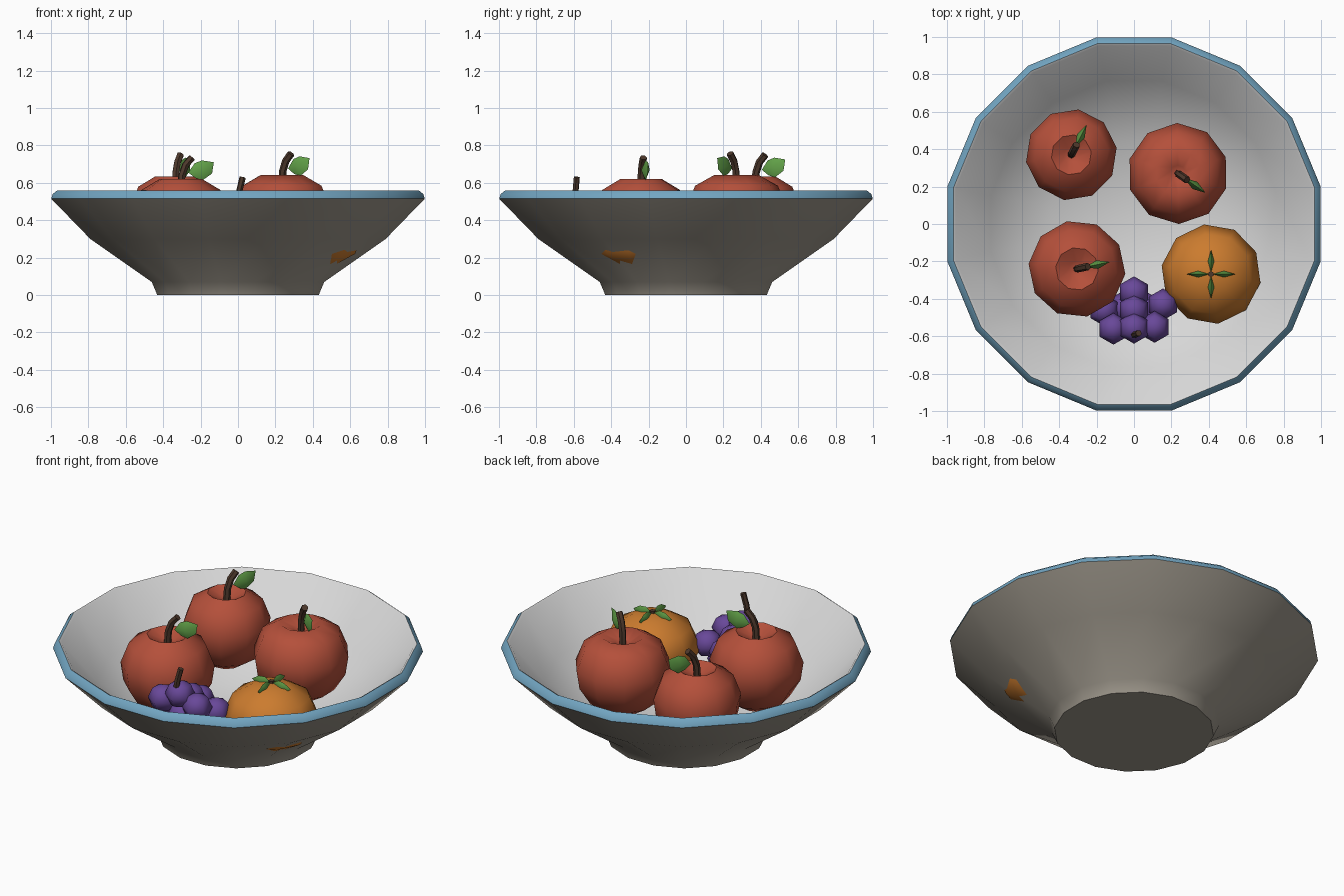
import bpy, bmesh, math
from mathutils import Vector

if "Cube" in bpy.data.objects:
    bpy.data.objects.remove(bpy.data.objects["Cube"])


def mat(name, r, g, b):
    m = bpy.data.materials.new(name)
    m.diffuse_color = (r, g, b, 1)
    m.use_nodes = True
    m.node_tree.nodes["Principled BSDF"].inputs["Base Color"].default_value = m.diffuse_color
    return m


CLAY = mat("warm grey clay", .34, .31, .26)
GLAZE = mat("pale grey glaze", .68, .68, .68)
BLUE = mat("blue rim", .17, .38, .54)
RED = mat("apple red", .46, .08, .043)
ORANGE = mat("orange peel", .60, .20, .028)
PURPLE = mat("grape purple", .14, .065, .32)
GREEN = mat("leaf green", .13, .38, .07)
BROWN = mat("stem brown", .075, .04, .025)


def finish(bm, name, mats, loc=(0, 0, 0), turn=0, angle=50):
    bmesh.ops.recalc_face_normals(bm, faces=bm.faces)
    me = bpy.data.meshes.new(name)
    bm.to_mesh(me)
    bm.free()
    ob = bpy.data.objects.new(name, me)
    bpy.context.collection.objects.link(ob)
    for m in mats:
        me.materials.append(m)
    ob.location = loc
    ob.rotation_euler.z = math.radians(turn)
    bpy.ops.object.select_all(action='DESELECT')
    ob.select_set(True)
    bpy.context.view_layer.objects.active = ob
    bpy.ops.object.shade_smooth_by_angle(angle=math.radians(angle))
    return ob


def lathe(name, profile, n, mats, bands=None, sx=1, sz=1, **kw):
    """Revolve (radius, height) points; bands gives a material per segment."""
    bm = bmesh.new()
    rings = []
    for r, z in profile:
        count = n if r > 0 else 1
        rings.append([bm.verts.new((sx * r * math.cos(2 * math.pi * i / n),
                                    sx * r * math.sin(2 * math.pi * i / n), sz * z))
                      for i in range(count)])
    for k, (a, b) in enumerate(zip(rings, rings[1:])):
        for i in range(n):
            j = (i + 1) % n
            vs = []
            for v in (a[i % len(a)], a[j % len(a)], b[j % len(b)], b[i % len(b)]):
                if v not in vs:
                    vs.append(v)
            bm.faces.new(vs).material_index = bands[k] if bands else 0
    return finish(bm, name, mats, **kw)


def stem(name, path, radius, loc, turn=0):
    """Six-sided tube along (forward, height) points."""
    bm = bmesh.new()
    rings = []
    for k, (s, z) in enumerate(path):
        a, b = path[max(k - 1, 0)], path[min(k + 1, len(path) - 1)]
        t = Vector((b[0] - a[0], 0, b[1] - a[1])).normalized()
        u, v = Vector((0, 1, 0)), t.cross(Vector((0, 1, 0)))
        rings.append([bm.verts.new(Vector((s, 0, z)) + radius *
                      (u * math.cos(i * math.pi / 3) + v * math.sin(i * math.pi / 3)))
                      for i in range(6)])
    for a, b in zip(rings, rings[1:]):
        for i in range(6):
            bm.faces.new((a[i], a[(i + 1) % 6], b[(i + 1) % 6], b[i]))
    bm.faces.new(rings[0])
    bm.faces.new(rings[-1])
    finish(bm, name, [BROWN], loc, turn)


def leaf(name, outline, thick, loc, turn):
    """Upright lens: an outline in the forward/height plane with a raised middle."""
    bm = bmesh.new()
    edge = [bm.verts.new((s, 0, z)) for s, z in outline]
    n = len(outline)
    cs, cz = sum(p[0] for p in outline) / n, sum(p[1] for p in outline) / n
    for side in (-1, 1):
        mid = bm.verts.new((cs, side * thick, cz))
        for i in range(n):
            bm.faces.new((edge[i], edge[(i + 1) % n], mid))
    finish(bm, name, [GREEN], loc, turn)


# Bowl: foot, flared wall, blue lip, pale inside
lathe("bowl",
      [(0, 0), (.44, 0), (.47, .07), (.805, .30), (1.018, .515), (1.01, .54), (.985, .56),
       (.972, .553), (.78, .32), (.45, .10), (0, .08)],
      16, [CLAY, BLUE, GLAZE], [0, 0, 0, 0, 1, 1, 2, 2, 2, 2], turn=11.25, angle=40)

# Apples with stem and leaf: x, y, centre height, radius, half height, lean direction
APPLE = [(0, .76), (.16, .82), (.44, 1), (.82, .74), (1, .2), (.94, -.28),
         (.70, -.74), (.34, -1), (0, -.9)]
for name, x, y, z, r, h, turn in (
        ("front_apple", -.305, -.24, .395, .26, .225, 12),
        ("right_apple", .235, .27, .42, .27, .222, -35),
        ("back_apple", -.335, .37, .42, .245, .215, 63)):
    lathe(name, APPLE, 10, [RED], sx=r, sz=h, loc=(x, y, z), turn=turn + 18, angle=60)
    top = (x, y, z + h)
    stem(name + "_stem", [(0, -.06), (.005, .02), (.025, .075), (.06, .115)], .02, top, turn)
    leaf(name + "_leaf", [(.04, .035), (.075, .085), (.115, .1), (.18, .09),
                          (.17, .03), (.12, -.005), (.08, .005)], .023, top, turn)

# Orange with four small leaves
ring = [math.radians(a) for a in (90, 68, 36, 0, -36, -70, -90)]
OX, OY, OZ = .412, -.268, .335
lathe("orange", [(max(0, math.cos(a)) if abs(a) < 1.57 else 0, math.sin(a)) for a in ring],
      10, [ORANGE], sx=.268, sz=.195, loc=(OX, OY, OZ), turn=26, angle=60)
stem("orange_stem", [(0, -.02), (0, .012)], .016, (OX, OY, OZ + .195))
for k in range(4):
    leaf(f"orange_leaf_{k + 1}", [(.01, .0), (.045, .022), (.085, .018), (.13, -.01),
                                  (.095, -.035), (.05, -.03)], .017,
         (OX, OY, OZ + .195), 90 * k)

# Grape bunch
GRAPES = [(0, -.365, .36), (.155, -.43, .35), (-.16, -.46, .33), (0, -.46, .41),
          (-.11, -.56, .41), (.11, -.55, .41), (0, -.555, .46),
          (-.07, -.45, .27), (.07, -.45, .27), (0, -.53, .32), (0, -.45, .20)]
BERRY = [(0, 1), (.72, .69), (1, 0), (.72, -.69), (0, -1)]
for k, p in enumerate(GRAPES):
    lathe(f"grape_{k + 1}", BERRY, 6, [PURPLE], sx=.085, sz=.08, loc=p, turn=30, angle=60)
stem("grape_stem", [(-.01, .50), (0, .56), (.018, .63)], .017, (.008, -.59, 0), 20)
